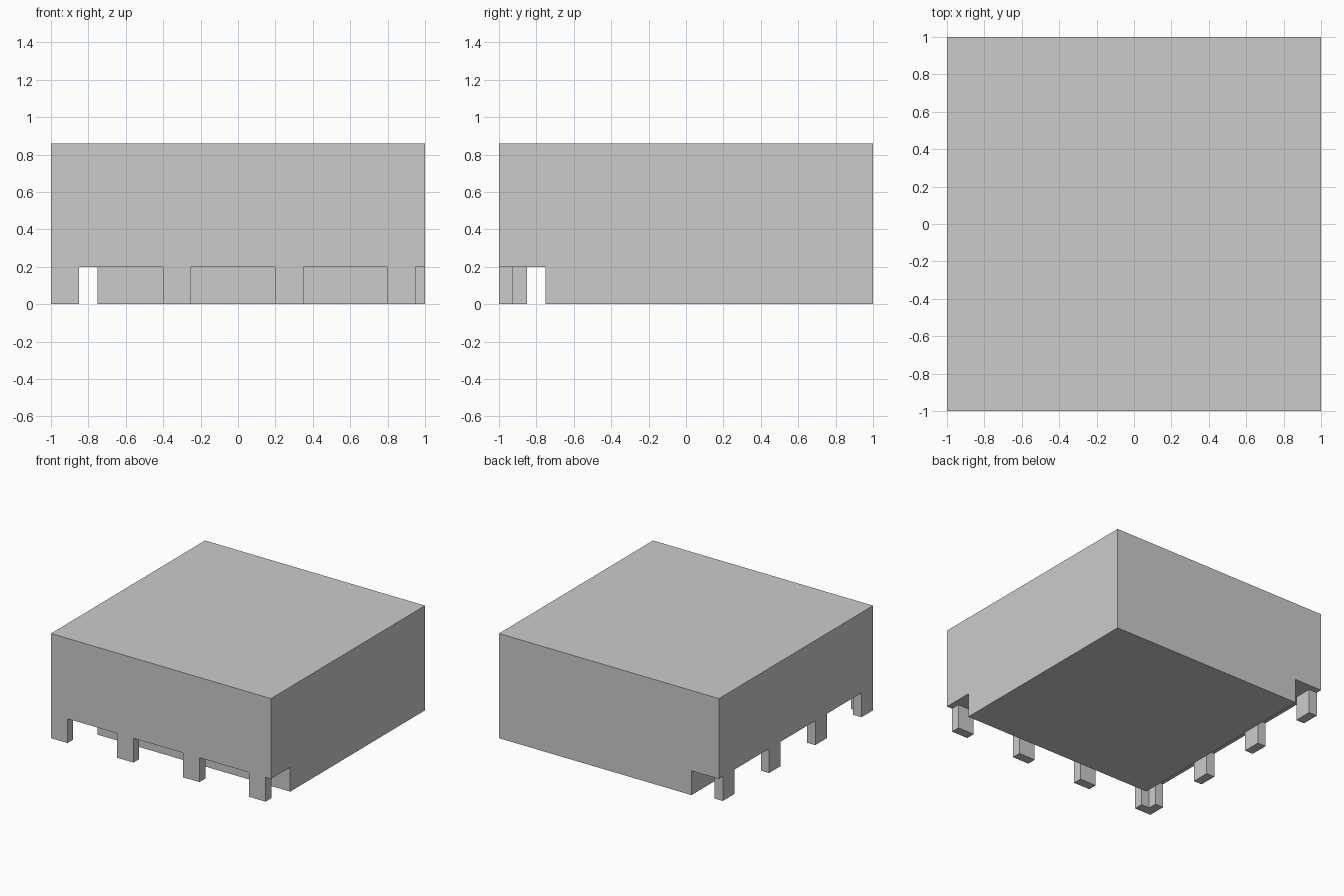
import bpy
import bmesh

if "Cube" in bpy.data.objects:
    bpy.data.objects.remove(bpy.data.objects["Cube"])

TOP, GAP = 0.86, 0.2      # roof height, overhang height
INNER = -0.75             # recessed walls of the ground floor
POST_W, POST_D = 0.15, 0.075


def prism(name, outline, z0, z1):
    """Extrude a counter-clockwise plan outline between two heights."""
    bm = bmesh.new()
    face = bm.faces.new([bm.verts.new((x, y, z0)) for x, y in outline])
    up = bmesh.ops.extrude_face_region(bm, geom=[face], use_keep_orig=True)
    verts = [v for v in up["geom"] if isinstance(v, bmesh.types.BMVert)]
    bmesh.ops.translate(bm, verts=verts, vec=(0, 0, z1 - z0))
    bmesh.ops.recalc_face_normals(bm, faces=bm.faces)
    mesh = bpy.data.meshes.new(name)
    bm.to_mesh(mesh)
    bm.free()
    obj = bpy.data.objects.new(name, mesh)
    bpy.context.collection.objects.link(obj)
    return obj


def rect(x0, x1, y0, y1):
    return [(x0, y0), (x1, y0), (x1, y1), (x0, y1)]


# Overhanging upper storey and recessed ground floor
prism("upper_block", rect(-1, 1, -1, 1), GAP, TOP)
prism("ground_floor", rect(INNER, 1, INNER, 1), 0, GAP)

# L-shaped corner post where both arcades meet
a, b = -1 + POST_W, -1 + POST_D
prism("corner_post", [(-1, -1), (a, -1), (a, b), (b, b), (b, a), (-1, a)], 0, GAP)

# Evenly spaced posts along the front and left edges
for i in range(1, 4):
    s = -1 + 0.6 * i
    prism(f"front_post_{i}", rect(s, s + POST_W, -1, b), 0, GAP)
    prism(f"left_post_{i}", rect(-1, b, s, s + POST_W), 0, GAP)
